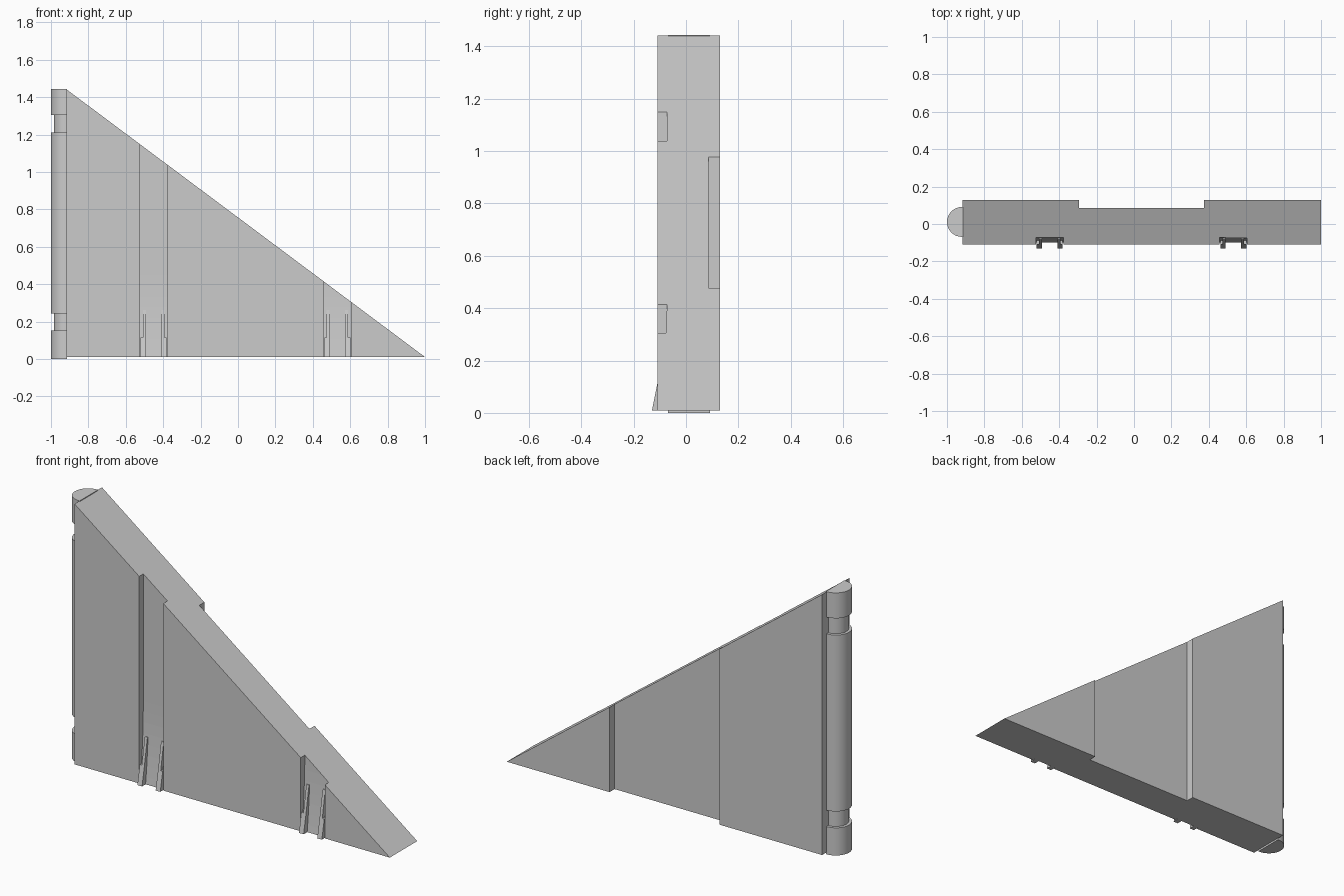
import bpy, bmesh, math
from mathutils import Vector

if "Cube" in bpy.data.objects:
    bpy.data.objects.remove(bpy.data.objects["Cube"])


def prism(name, points, offset):
    """Closed solid made by sweeping a flat polygon along an offset."""
    bm = bmesh.new()
    base = bm.faces.new([bm.verts.new(p) for p in points])
    new = bmesh.ops.extrude_face_region(bm, geom=[base], use_keep_orig=True)
    verts = [g for g in new["geom"] if isinstance(g, bmesh.types.BMVert)]
    bmesh.ops.translate(bm, vec=Vector(offset), verts=verts)
    bmesh.ops.recalc_face_normals(bm, faces=bm.faces)
    mesh = bpy.data.meshes.new(name)
    bm.to_mesh(mesh)
    bm.free()
    obj = bpy.data.objects.new(name, mesh)
    bpy.context.collection.objects.link(obj)
    return obj


def cut(target, cutter):
    mod = target.modifiers.new("cut", "BOOLEAN")
    mod.operation = "DIFFERENCE"
    mod.solver = "EXACT"
    mod.object = cutter
    bpy.context.view_layer.objects.active = target
    bpy.ops.object.modifier_apply(modifier=mod.name)
    bpy.data.objects.remove(cutter)


FRONT, BACK, BASE = -0.109, 0.129, 0.01
EDGE = -0.918

# Triangular panel
panel = prism("triangular_panel",
              [(EDGE, FRONT, BASE), (1, FRONT, BASE), (EDGE, FRONT, 1.442)],
              (0, BACK - FRONT, 0))

# Wide shallow recess across the back
cut(panel, prism("recess_cutter",
                 [(-0.295, 0.085, -1), (0.375, 0.085, -1),
                  (0.375, 0.3, -1), (-0.295, 0.3, -1)], (0, 0, 4)))

# Front channels, floor curving outward near the foot
floor = []
for i in range(9):
    z = -0.01 + 0.46 * i / 8
    floor.append((-0.073 - 0.028 * (1 - i / 8) ** 2, z))
for x in (-0.525, 0.458):
    pts = [(x, -0.3, -0.01)] + [(x, y, z) for y, z in floor]
    pts += [(x, -0.073, 2), (x, -0.3, 2)]
    cut(panel, prism("channel_cutter", pts, (0.147, 0, 0)))

    # Pairs of tapered runners in each channel
    for side, start in (("left", x + 0.004), ("right", x + 0.115)):
        prism(f"runner_foot_{side}",
              [(start, -0.13, BASE), (start, -0.109, 0.115),
               (start, -0.07, 0.115), (start, -0.07, BASE)], (0.028, 0, 0))
        inner = start + (0.012 if side == "left" else 0)
        prism(f"runner_ramp_{side}",
              [(inner, -0.109, 0.115), (inner, -0.083, 0.262),
               (inner, -0.07, 0.262), (inner, -0.07, 0.115)], (0.016, 0, 0))

# Half-round hinge barrel with two narrower necks
for name, radius, z0, z1 in (("hinge_bottom", 0.08, 0.0, 0.152),
                             ("hinge_neck_low", 0.064, 0.152, 0.242),
                             ("hinge_middle", 0.08, 0.242, 1.212),
                             ("hinge_neck_high", 0.064, 1.212, 1.304),
                             ("hinge_top", 0.08, 1.304, 1.444)):
    arc = []
    for i in range(17):
        a = math.pi / 2 + math.pi * i / 16
        arc.append((-0.92 + radius * math.cos(a),
                    0.011 + radius * math.sin(a), z0))
    # Short tongue joining the barrel to the panel
    arc += [(EDGE + 0.003, 0.011 - radius, z0),
            (EDGE + 0.003, 0.011 + radius, z0)]
    barrel = prism(name, arc, (0, 0, z1 - z0))
    bpy.ops.object.select_all(action="DESELECT")
    barrel.select_set(True)
    bpy.context.view_layer.objects.active = barrel
    bpy.ops.object.shade_smooth_by_angle(angle=math.radians(30))
